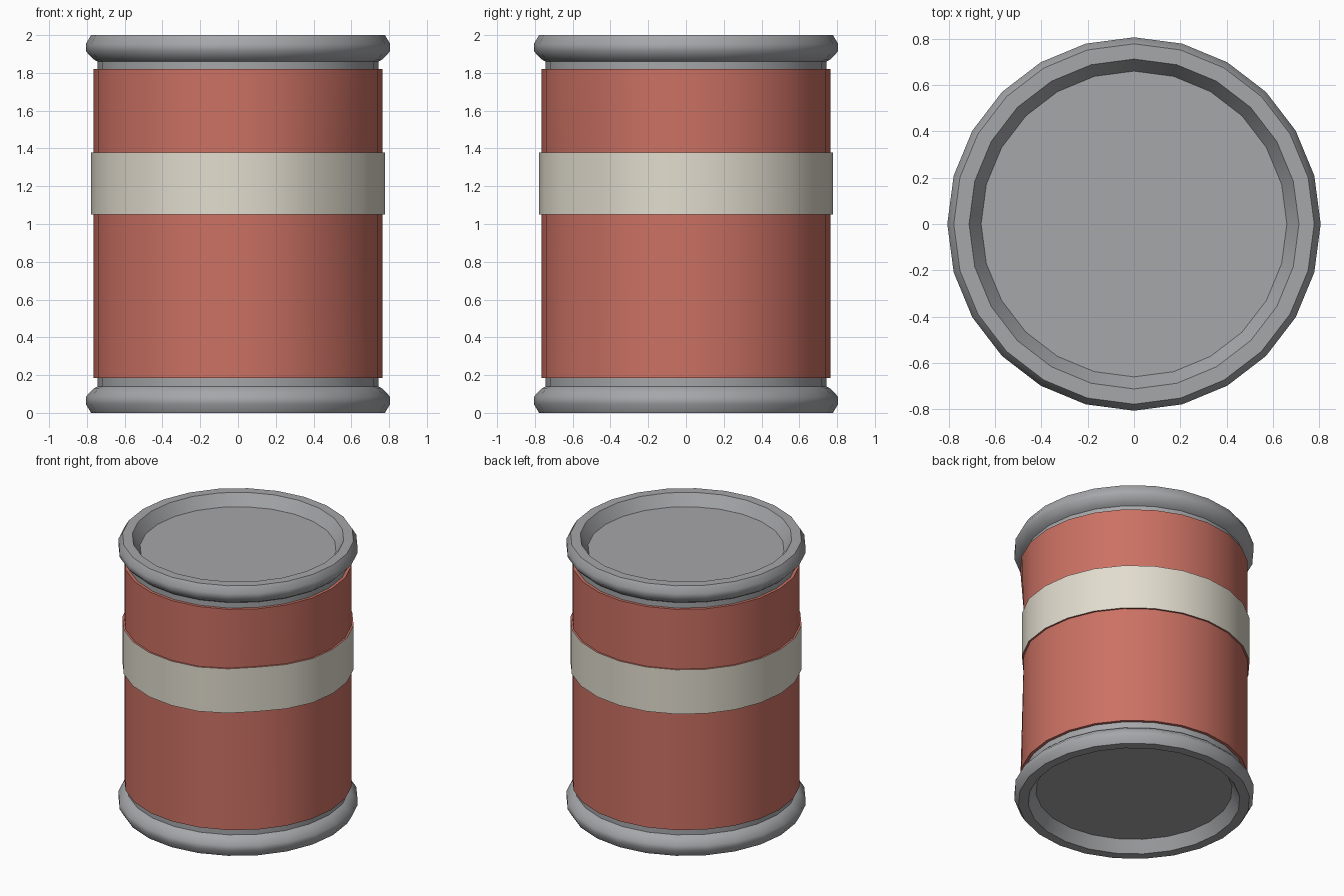
import bpy, bmesh, math
from mathutils import Vector

SIDES = 24

cube = bpy.data.objects.get("Cube")
if cube:
    bpy.data.objects.remove(cube, do_unlink=True)


def material(name, rgb):
    mat = bpy.data.materials.new(name)
    mat.use_nodes = True
    color = (*rgb, 1)
    mat.diffuse_color = color
    mat.node_tree.nodes["Principled BSDF"].inputs["Base Color"].default_value = color
    return mat


red = material("red_paint", (0.60, 0.165, 0.125))
cream = material("cream_band", (0.76, 0.72, 0.62))
steel = material("grey_steel", (0.38, 0.385, 0.40))


def lathe(name, profile, mats):
    """Spin (radius, height) points around z; the ends are closed with caps."""
    bm = bmesh.new()
    rings = []
    for r, z in profile:
        angles = [2 * math.pi * i / SIDES for i in range(SIDES)]
        rings.append([bm.verts.new((r * math.cos(a), r * math.sin(a), z)) for a in angles])
    for low, high in zip(rings, rings[1:]):
        for i in range(SIDES):
            j = (i + 1) % SIDES
            bm.faces.new((low[i], low[j], high[j], high[i]))
    bm.faces.new(rings[0])
    bm.faces.new(rings[-1])
    bmesh.ops.recalc_face_normals(bm, faces=bm.faces)
    mesh = bpy.data.meshes.new(name)
    bm.to_mesh(mesh)
    bm.free()
    for mat in mats:
        mesh.materials.append(mat)
    obj = bpy.data.objects.new(name, mesh)
    bpy.context.collection.objects.link(obj)
    return obj


def smooth(obj):
    bpy.ops.object.select_all(action="DESELECT")
    obj.select_set(True)
    bpy.context.view_layer.objects.active = obj
    bpy.ops.object.shade_smooth_by_angle(angle=math.radians(55))


# Painted body with a raised band
BODY, BAND = 0.766, 0.779
BAND_LOW, BAND_HIGH = 1.05, 1.378
body = lathe("can_body", [
    (0.70, 0.185), (BODY, 0.185), (BODY, BAND_LOW), (BAND, BAND_LOW),
    (BAND, BAND_HIGH), (BODY, BAND_HIGH), (BODY, 1.82), (0.70, 1.82)], [red, cream])
for face in body.data.polygons:
    if BAND_LOW < face.center.z < BAND_HIGH:
        face.material_index = 1

# Shallow dent across the front left of the band
dent = Vector((1, -1, 0)).normalized()
for v in body.data.vertices:
    flat = Vector((v.co.x, v.co.y, 0))
    if BAND_LOW - 0.01 < v.co.z < BAND_HIGH + 0.01:
        angle = math.degrees(flat.angle(dent))
        v.co -= flat.normalized() * 0.033 * max(0, 1 - angle / 27)
smooth(body)

# Rolled steel rims with a recessed lid; the bottom mirrors the top
rim = [(0.745, 1.78), (0.745, 1.86), (0.765, 1.872), (0.806, 1.915), (0.806, 1.953),
       (0.778, 2.0), (0.712, 2.0), (0.66, 1.917)]
smooth(lathe("top_rim", rim, [steel]))
smooth(lathe("bottom_rim", [(r, 2.0 - z) for r, z in rim], [steel]))
